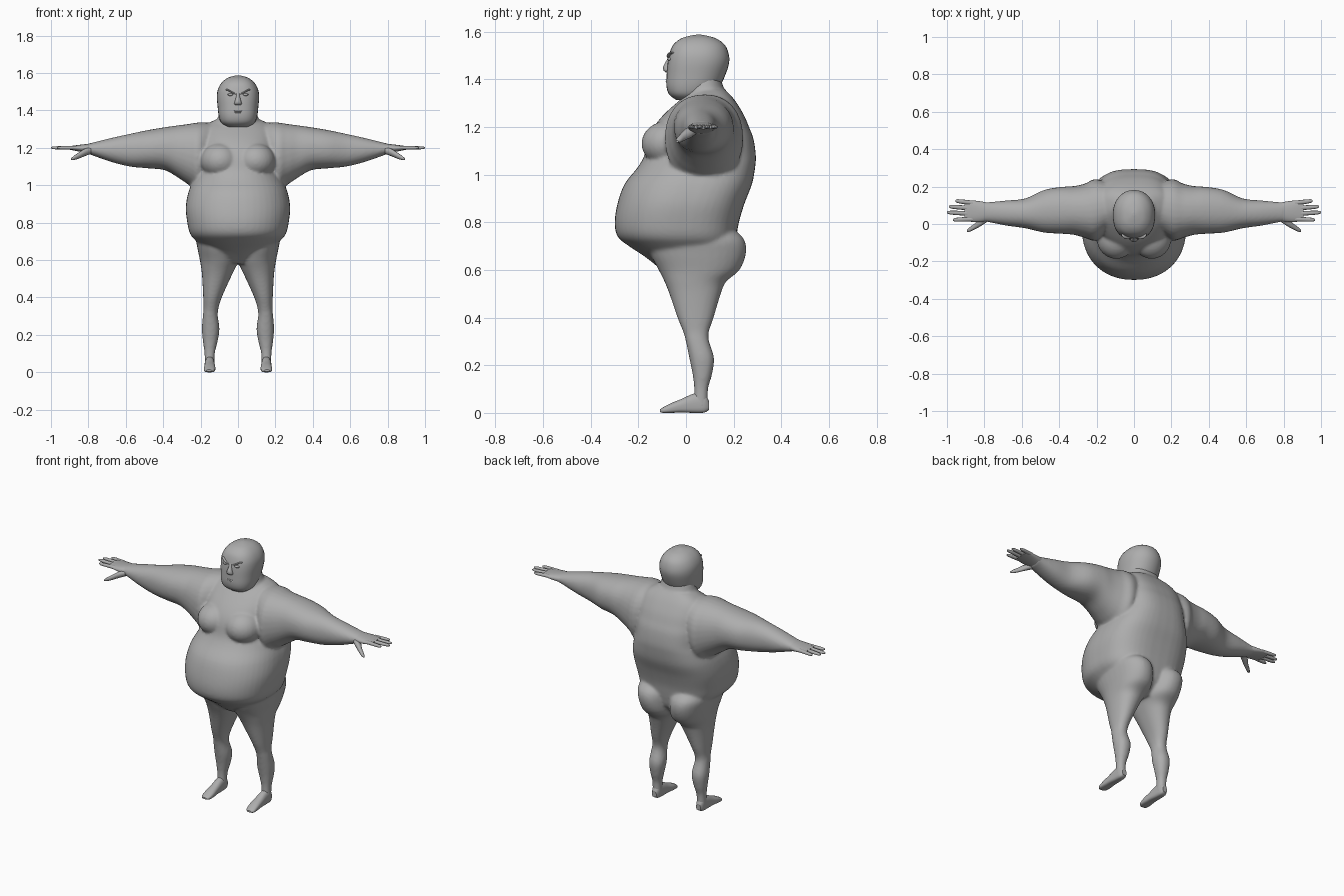
import bpy, bmesh, math
from mathutils import Vector

skin = bpy.data.materials.new("grey skin")
skin.diffuse_color = (0.42, 0.42, 0.42, 1)


def spline(rows, steps):
    """Catmull-Rom interpolation between cross-section rows."""
    out = []
    for i in range(len(rows) - 1):
        a, b = rows[max(i - 1, 0)], rows[i]
        c, d = rows[i + 1], rows[min(i + 2, len(rows) - 1)]
        for k in range(steps):
            t = k / steps
            out.append([0.5 * (2 * q + (r - p) * t + (2 * p - 5 * q + 4 * r - s) * t * t
                               + (3 * q - p - 3 * r + s) * t ** 3)
                        for p, q, r, s in zip(a, b, c, d)])
    out.append(list(rows[-1]))
    return out


def loft(bm, rows, axis, power=(2.2, 2.2), sides=32, steps=4, mirror=False):
    """Rows are (position, low a, high a, low b, high b) along the axis.
    power holds the roundness of the low-b and high-b halves."""
    for sx in ((1, -1) if mirror else (1,)):
        rings = []
        for t, a0, a1, b0, b1 in spline(rows, steps):
            ring = []
            for k in range(sides):
                w = 2 * math.pi * k / sides
                c, s = math.cos(w), math.sin(w)
                e = 2 / (power[1] if s > 0 else power[0])
                a = (a0 + a1) / 2 + (a1 - a0) / 2 * math.copysign(abs(c) ** e, c)
                b = (b0 + b1) / 2 + (b1 - b0) / 2 * math.copysign(abs(s) ** e, s)
                p = {"z": (a, b, t), "x": (t, a, b), "y": (a, t, b)}[axis]
                ring.append(bm.verts.new((p[0] * sx, p[1], p[2])))
            rings.append(ring)
        for r, q in zip(rings, rings[1:]):
            for k in range(sides):
                n = (k + 1) % sides
                bm.faces.new((r[k], r[n], q[n], q[k]))
        bm.faces.new(rings[0])
        bm.faces.new(rings[-1])


def ball(bm, centre, size):
    made = bmesh.ops.create_uvsphere(bm, u_segments=24, v_segments=16, radius=1)
    for v in made["verts"]:
        v.co = Vector([c + r * p for c, r, p in zip(centre, size, v.co)])


def finish(bm, name, blend=False):
    bmesh.ops.recalc_face_normals(bm, faces=bm.faces)
    for f in bm.faces:
        f.smooth = len(f.verts) == 4 or len(f.verts) == 3
    me = bpy.data.meshes.new(name)
    bm.to_mesh(me)
    bm.free()
    me.materials.append(skin)
    ob = bpy.data.objects.new(name, me)
    bpy.context.collection.objects.link(ob)
    if blend:  # fuse the overlapping volumes into one skin
        m = ob.modifiers.new("fuse", "REMESH")
        m.mode = "VOXEL"
        m.voxel_size = 0.008
        m.use_smooth_shade = True
        s = ob.modifiers.new("soften", "SMOOTH")
        s.factor = 0.5
        s.iterations = 7
    return ob


def sym(rows):
    return [(z, -w, w, y0, y1) for z, w, y0, y1 in rows]


# Body: torso with hanging belly
bm = bmesh.new()
loft(bm, sym([(.58, .08, -.08, .13), (.65, .165, -.165, .19), (.70, .222, -.24, .205),
              (.74, .256, -.287, .212), (.80, .271, -.299, .222), (.88, .279, -.287, .246),
              (.96, .266, -.258, .277), (1.03, .238, -.203, .290), (1.08, .218, -.175, .293),
              (1.15, .214, -.158, .283), (1.20, .21, -.135, .264), (1.25, .205, -.095, .243),
              (1.30, .19, -.04, .213), (1.33, .16, .0, .19), (1.355, .11, .03, .165)]),
     "z", (2.2, 2.9), 48)
# Chest
for s in (1, -1):
    ball(bm, (s * .095, -.075, 1.13), (.105, .112, .095))
# Neck and sloping collar
loft(bm, sym([(1.24, .17, -.02, .20), (1.31, .125, -.025, .185), (1.36, .108, -.01, .16),
              (1.42, .09, .0, .14)]), "z")
# Legs with buttocks
loft(bm, [(.78, .03, .20, -.13, .19), (.73, .002, .226, -.16, .243), (.67, -.003, .218, -.15, .252),
          (.60, -.003, .204, -.115, .225), (.55, .018, .196, -.09, .168), (.50, .042, .191, -.07, .146),
          (.40, .087, .186, -.036, .116), (.34, .105, .184, -.012, .096), (.30, .108, .188, -.001, .097),
          (.23, .099, .193, .014, .118), (.16, .110, .187, .028, .109), (.10, .124, .179, .034, .093),
          (.02, .125, .178, .032, .092)], "z", mirror=True)
# Arms
loft(bm, [(.10, .0, .20, 1.08, 1.33), (.20, -.085, .24, .97, 1.336), (.26, -.075, .217, 1.0, 1.328),
          (.32, -.058, .203, 1.04, 1.32), (.39, -.052, .198, 1.08, 1.31), (.48, -.046, .182, 1.09, 1.295),
          (.58, -.023, .137, 1.1, 1.274), (.68, -.009, .126, 1.125, 1.252),
          (.78, .01, .117, 1.16, 1.227), (.81, .013, .118, 1.17, 1.22)], "x", mirror=True)
finish(bm, "body", blend=True)

# Feet
bm = bmesh.new()
loft(bm, [(.096, .137, .166, .012, .05), (.075, .128, .176, .001, .085), (.03, .125, .178, 0, .08),
          (-.02, .123, .18, .002, .058), (-.06, .121, .182, 0, .042), (-.095, .126, .18, 0, .024),
          (-.11, .14, .168, .004, .014)], "y", (3.5, 2.2), 24, mirror=True)
finish(bm, "feet")

# Hands: palms, four fingers and thumbs
bm = bmesh.new()
loft(bm, [(.76, .018, .11, 1.162, 1.226), (.82, .01, .121, 1.174, 1.219), (.87, .012, .126, 1.184, 1.213),
          (.905, .018, .122, 1.191, 1.208)], "x", sides=24, mirror=True)
for y0, y1, tip in ((.112, .124, .955), (.084, .093, .99), (.055, .062, 1.0), (.027, .022, .968)):
    rows = []
    for f, r in ((0, .013), (.5, .012), (.88, .010), (1, .004)):
        y = y0 + (y1 - y0) * f
        rows.append((.86 + (tip - .86) * f, y - r, y + r, 1.2 - r * .8, 1.2 + r * .8))
    loft(bm, rows, "x", sides=10, steps=2, mirror=True)
loft(bm, [(.785, .012, .05, 1.168, 1.205), (.82, -.012, .035, 1.155, 1.195), (.855, -.03, .0, 1.141, 1.172),
          (.88, -.042, -.018, 1.134, 1.155), (.893, -.042, -.032, 1.135, 1.143)],
     "x", sides=12, steps=3, mirror=True)
finish(bm, "hands")

# Bald head
bm = bmesh.new()
loft(bm, sym([(1.312, .06, -.04, .07), (1.335, .09, -.07, .11), (1.37, .103, -.082, .142),
              (1.42, .109, -.081, .166), (1.47, .113, -.077, .181), (1.51, .108, -.069, .178),
              (1.545, .09, -.053, .162), (1.57, .062, -.022, .128), (1.582, .032, .015, .09),
              (1.587, .008, .045, .062)]), "z", (2.5, 2.1))
finish(bm, "head")

# Nose and lips
bm = bmesh.new()
loft(bm, sym([(1.428, .014, -.083, -.06), (1.436, .021, -.094, -.06), (1.452, .016, -.096, -.06),
              (1.475, .010, -.084, -.06), (1.495, .008, -.074, -.06)]), "z", sides=12, steps=2)
for z in (1.389, 1.397):
    loft(bm, [(-.036, -.079, -.06, z - .002, z + .001), (0, -.086, -.06, z - .004, z + .004),
              (.036, -.079, -.06, z - .002, z + .001)], "x", sides=8)
finish(bm, "nose_and_lips")

# Frowning brows and eyes
bm = bmesh.new()
loft(bm, [(.014, -.077, -.05, 1.484, 1.492), (.035, -.081, -.05, 1.493, 1.503),
          (.055, -.075, -.05, 1.505, 1.514), (.068, -.062, -.04, 1.508, 1.512)],
     "x", sides=10, mirror=True)
for s in (1, -1):
    ball(bm, (s * .04, -.067, 1.484), (.016, .011, .007))
finish(bm, "brows_and_eyes")
